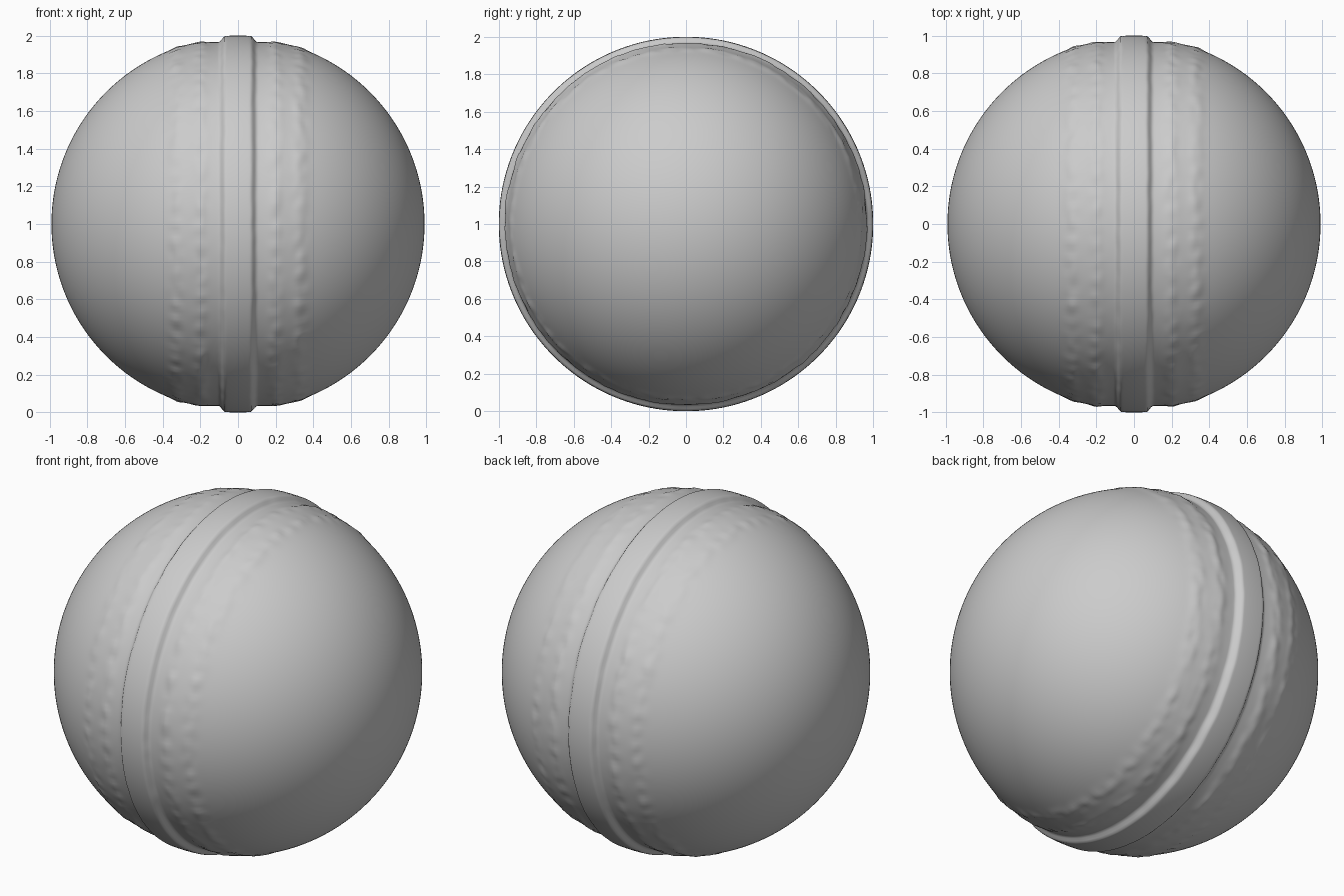
import bpy
import bmesh
from math import pi, sin, cos, atan2, asin, exp, sqrt
from mathutils import Vector, noise

cube = bpy.data.objects.get("Cube")
if cube:
    bpy.data.objects.remove(cube)

BODY = 0.99          # radius of the leather halves
SEAM = 1.0           # radius of the raised seam band

grey = bpy.data.materials.new("plain grey")
grey.use_nodes = True
grey.diffuse_color = (0.6, 0.6, 0.6, 1)
bsdf = grey.node_tree.nodes["Principled BSDF"]
bsdf.inputs["Base Color"].default_value = (0.6, 0.6, 0.6, 1)
bsdf.inputs["Roughness"].default_value = 0.6


def bump(x, centre, width):
    return exp(-((x - centre) / width) ** 2)


def smoothstep(a, b, x):
    t = min(max((x - a) / (b - a), 0), 1)
    return t * t * (3 - 2 * t)


def ring_radius(x, angle):
    """Distance from the x axis, with stitch rows and the raised seam."""
    side = abs(x)
    r = sqrt(max(BODY ** 2 - x * x, 0))
    r -= 0.02 * bump(side, 0.08, 0.12)                 # sunken leather by the seam
    p = Vector((x * 18, cos(angle) * 12, sin(angle) * 12))
    rough = noise.noise(p)
    # two worn rows of stitches on each half
    for centre, phase in ((0.2, 0), (0.33, 1.6)):
        stitch = 0.5 + 0.5 * sin(64 * angle + phase + 2 * rough)
        r += bump(side, centre, 0.035) * (0.003 + 0.003 * stitch + 0.007 * rough)
    # smooth band with slightly uneven edges
    edge = 0.004 * rough
    band = 1 - smoothstep(0.066 + edge, 0.102 + edge, side)
    top = SEAM - 0.5 * x * x
    return r + (top - r) * band


# Ball: a sphere with its poles on x and its rings gathered towards the seam
bm = bmesh.new()
bmesh.ops.create_uvsphere(bm, u_segments=256, v_segments=200, radius=1)
for v in bm.verts:
    lat = asin(max(-1, min(1, v.co.z)))
    angle = atan2(v.co.y, v.co.x)
    t = abs(lat) / (pi / 2)
    x = BODY * sin(pi / 2 * t ** 1.4) * (1 if lat > 0 else -1)
    r = ring_radius(x, angle)
    v.co = Vector((x, r * cos(angle), r * sin(angle) + 1))
bmesh.ops.recalc_face_normals(bm, faces=bm.faces)
mesh = bpy.data.meshes.new("stitched_ball")
bm.to_mesh(mesh)
bm.free()
mesh.materials.append(grey)
mesh.shade_smooth()
ball = bpy.data.objects.new("stitched_ball", mesh)
bpy.context.collection.objects.link(ball)
